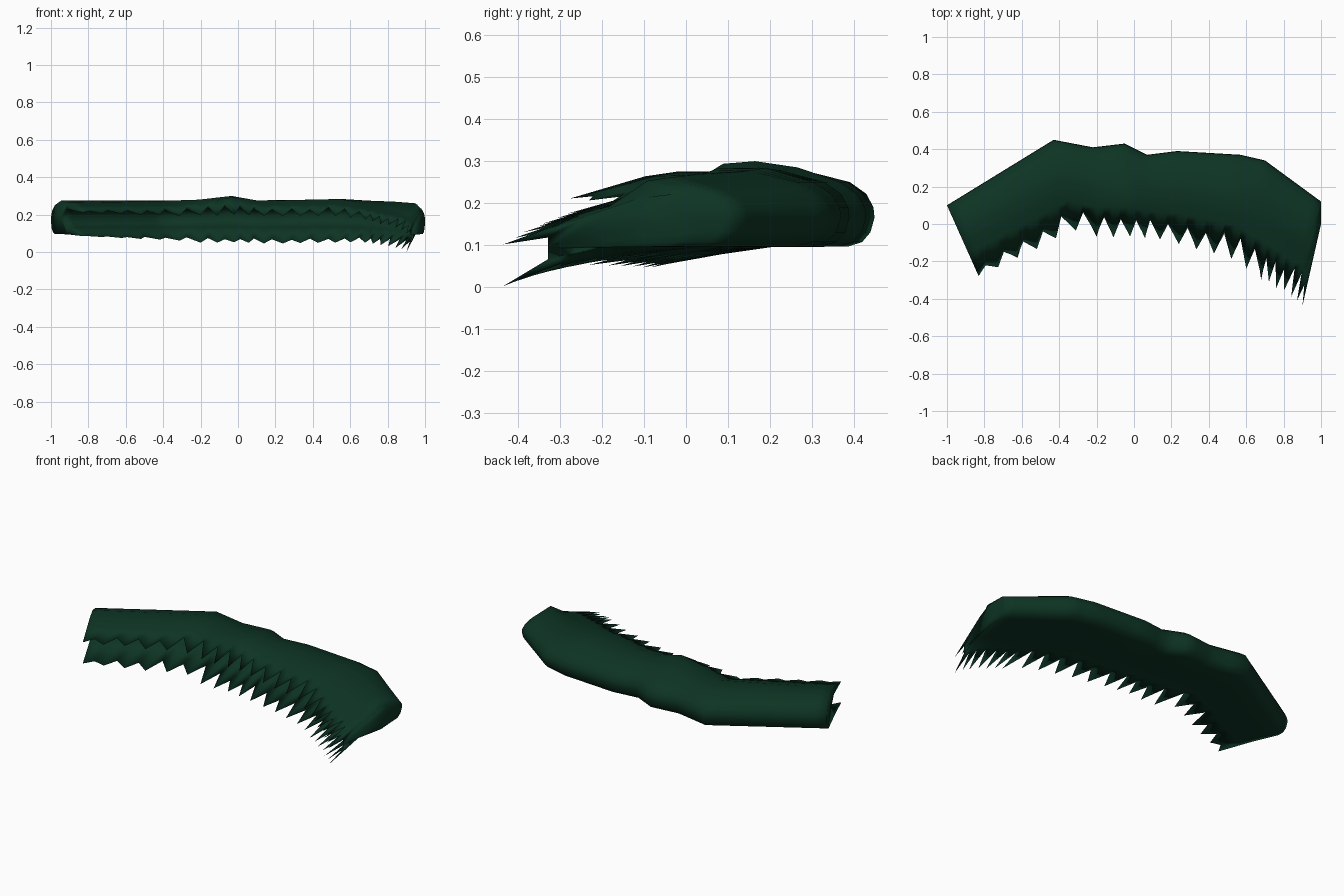
import bpy, bmesh, random
from mathutils import Vector

if "Cube" in bpy.data.objects:
    bpy.data.objects.remove(bpy.data.objects["Cube"])

random.seed(4)

# Stations: back x,y | fringe tip x,y | top z | upper tip z | lower tip z | tooth depth | hollow | droop start | teeth to next
STATIONS = [
    (-1.00, 0.10, -0.83, -0.28, .275, .210, .085, .08, .30, .42, 5),
    (-0.43, 0.45, -0.31, -0.04, .275, .190, .060, .22, .25, .52, 1),
    (-0.22, 0.41, -0.20, -0.07, .280, .190, .050, .22, .25, .58, 2),
    (-0.05, 0.43, -0.02, -0.08, .300, .190, .050, .20, .25, .65, 2),
    (0.07, 0.37, 0.14, -0.09, .275, .190, .045, .20, .25, .55, 1),
    (0.23, 0.39, 0.24, -0.11, .280, .190, .045, .20, .25, .50, 3),
    (0.57, 0.37, 0.52, -0.19, .297, .190, .050, .22, .25, .45, 2),
    (0.70, 0.34, 0.68, -0.30, .275, .170, .050, .25, .25, .42, 4),
    (1.00, 0.12, 0.84, -0.39, .250, .130, .020, .25, .45, .25, 2),
    (1.00, 0.00, 0.90, -0.44, .235, .100, .000, .20, .75, .10, 0),
]


def section(s, tip):
    """Closed C-shaped cross-section: upper fringe, rounded back, lower fringe, hollow."""
    bx, by, fx, fy, zt, zu, zl, depth, hollow, droop = s[:10]
    back, front = Vector((bx, by)), Vector((fx, fy))
    cut = lambda f: random.uniform(0, .03) if tip else min(.3, depth * f * random.uniform(.8, 1.2))
    ru, rl = 1 - cut(1), 1 - cut(1.2)
    up = lambda w: zt + (zu - zt) * max(0, (w - droop) / (1 - droop))
    low = lambda w: .095 + (zl - .095) * max(0, (w - .5) / .5)
    mid = lambda w, t: low(w) + (up(w) - low(w)) * t
    h = hollow
    k = h if h > .6 else h + (.67 - h) * .5
    back_z = lambda z: .165 + (z - .165) * min(1, (zt - .165) / .11)
    prof = [(ru, up(ru)), (.67, up(.67)), (.52, up(.52)),
            (.32, up(.32) * .4 + .165), (.12, back_z(.25)), (.04, back_z(.222)),
            (.005, back_z(.19)), (0, .165), (.02, .13), (.06, .107), (.13, .096),
            (.5, .095), (.67, low(.67)), (rl, low(rl)),
            (k, mid(k, .2)), (h, mid(h, .5)), (k, mid(k, .78))]
    if h > .6:      # drooping end
        prof[3] = (.32, up(.32))
    return [(*back.lerp(front, w), z) for w, z in prof]


# Column sequence: fringe tips alternate with notches
columns = []
for a, b in zip(STATIONS, STATIONS[1:]):
    n = a[10] * 2
    for i in range(n):
        t = i / n
        columns.append((tuple(p + (q - p) * t for p, q in zip(a, b)), i % 2 == 0))
columns.append((STATIONS[-1], True))

# Curved folded body with ragged edges
bm = bmesh.new()
rows = [[bm.verts.new(p) for p in section(s, tip)] for s, tip in columns]
for a, b in zip(rows, rows[1:]):
    for i in range(len(a)):
        j = (i + 1) % len(a)
        bm.faces.new((a[i], a[j], b[j], b[i]))
# End caps that keep the hollow open
for r in (rows[0], rows[-1]):
    for i in range(2):
        bm.faces.new((r[i], r[i + 1], r[16]))
    bm.faces.new((r[2], r[15], r[16]))
    for i in range(2, 11):
        bm.faces.new((r[i], r[i + 1], r[15]))
    bm.faces.new((r[11], r[14], r[15]))
    for i in range(11, 13):
        bm.faces.new((r[i], r[i + 1], r[14]))
bmesh.ops.recalc_face_normals(bm, faces=bm.faces)
mesh = bpy.data.meshes.new("ragged_moss_drape")
bm.to_mesh(mesh)
bm.free()
obj = bpy.data.objects.new("ragged_moss_drape", mesh)
bpy.context.collection.objects.link(obj)

mat = bpy.data.materials.new("dark_green")
mat.diffuse_color = (0.004, 0.034, 0.017, 1)
mat.use_nodes = True
mat.node_tree.nodes["Principled BSDF"].inputs["Base Color"].default_value = mat.diffuse_color
mesh.materials.append(mat)

bpy.context.view_layer.objects.active = obj
obj.select_set(True)
bpy.ops.object.shade_smooth()
